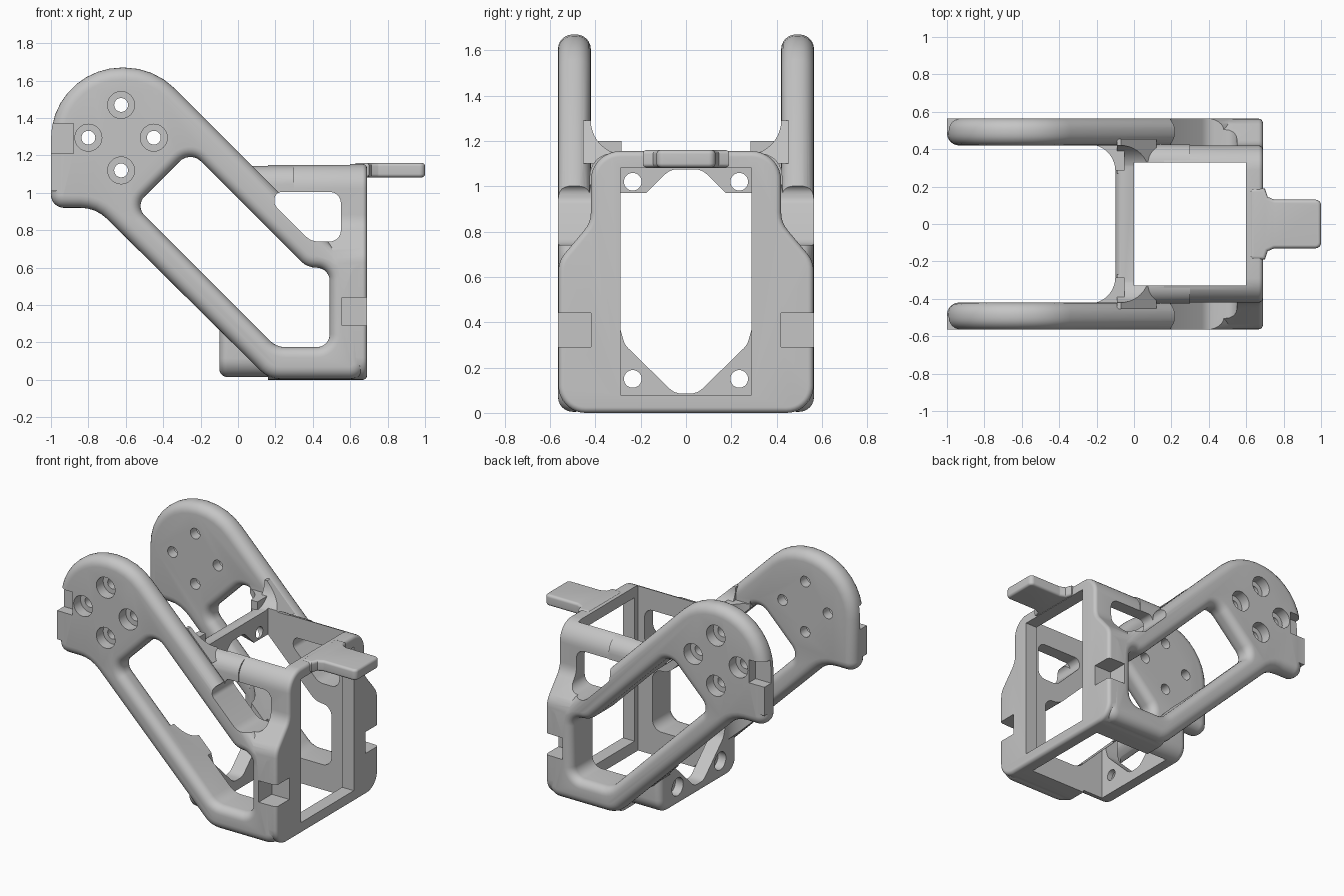
import bpy, bmesh
from math import sin, cos, tan, atan2, pi, radians
from mathutils import Vector

if "Cube" in bpy.data.objects:
    bpy.data.objects.remove(bpy.data.objects["Cube"])

grey = bpy.data.materials.new("plain grey")
grey.use_nodes = True
grey.diffuse_color = (0.56, 0.56, 0.56, 1)
grey.node_tree.nodes["Principled BSDF"].inputs["Base Color"].default_value = (0.56, 0.56, 0.56, 1)


def rounded(corners):
    """Counter-clockwise outline from (u, v, radius) corners."""
    pts = [Vector(c[:2]) for c in corners]
    area = sum(a.x * b.y - b.x * a.y for a, b in zip(pts, pts[1:] + pts[:1]))
    if area < 0:
        corners, pts = corners[::-1], pts[::-1]
    out = []
    for i, p in enumerate(pts):
        r = corners[i][2] if len(corners[i]) > 2 else 0
        d1 = (pts[i - 1] - p).normalized()
        d2 = (pts[(i + 1) % len(pts)] - p).normalized()
        turn = pi - d1.angle(d2)
        if r == 0 or turn < 0.01:
            out.append(p)
            continue
        c = p + (d1 + d2).normalized() * r / cos(turn / 2)
        s, e = p + d1 * r * tan(turn / 2) - c, p + d2 * r * tan(turn / 2) - c
        a0 = atan2(s.y, s.x)
        delta = (atan2(e.y, e.x) - a0 + pi) % (2 * pi) - pi
        n = max(3, int(turn / radians(9)))
        out += [c + r * Vector((cos(a0 + delta * k / n), sin(a0 + delta * k / n))) for k in range(n + 1)]
    return out


def inset(pts, d):
    out = []
    for i, p in enumerate(pts):
        e1 = (p - pts[i - 1]).normalized()
        e2 = (pts[(i + 1) % len(pts)] - p).normalized()
        n1, n2 = Vector((-e1.y, e1.x)), Vector((-e2.y, e2.x))
        out.append(p + d * (n1 + n2) / (1 + n1.dot(n2)))
    return out


def prism(name, corners, axis, a, b, ra=0, rb=0):
    """Extrude along an axis; a positive end radius rounds over, a negative one flares out."""
    pts = rounded(corners)

    def end(pos, r, sign):
        if r == 0:
            return [(pos, 0)]
        steps = [(pos + sign * abs(r) * (1 - sin(t)), r * (1 - cos(t)))
                 for t in (pi / 2 * (1 - k / 6) for k in range(7))]
        return ([(pos - sign * 0.05, r)] if r < 0 else []) + steps

    levels = end(a, ra, 1) + end(b, rb, -1)[::-1]
    place = {"x": lambda u, v, w: (w, u, v), "y": lambda u, v, w: (u, w, v),
             "z": lambda u, v, w: (u, v, w)}[axis]
    bm = bmesh.new()
    rings = [[bm.verts.new(place(p.x, p.y, w)) for p in inset(pts, d)] for w, d in levels]
    for lo, hi in zip(rings, rings[1:]):
        for i in range(len(lo)):
            bm.faces.new((lo[i - 1], lo[i], hi[i], hi[i - 1]))
    bm.faces.new(rings[0][::-1])
    bm.faces.new(rings[-1])
    if bm.calc_volume(signed=True) < 0:
        bmesh.ops.reverse_faces(bm, faces=bm.faces)
    mesh = bpy.data.meshes.new(name)
    bm.to_mesh(mesh)
    bm.free()
    mesh.materials.append(grey)
    obj = bpy.data.objects.new(name, mesh)
    bpy.context.collection.objects.link(obj)
    return obj


def block(name, x, y, z):
    return prism(name, [(x[0], y[0]), (x[1], y[0]), (x[1], y[1]), (x[0], y[1])], "z", *z)


def rod(name, u, v, r, axis, a, b):
    return prism(name, [(u + r * cos(k * pi / 16), v + r * sin(k * pi / 16)) for k in range(32)], axis, a, b)


def measure(mesh):
    """Signed volume and extents."""
    bm = bmesh.new()
    bm.from_mesh(mesh)
    volume = bm.calc_volume(signed=True)
    bm.free()
    ends = [f(v.co[i] for v in mesh.vertices) for i in range(3) for f in (min, max)] if mesh.vertices else [9] * 6
    return volume, ends


def combine(target, tool, operation):
    """Boolean that accepts only a result of plausible volume and extents."""
    v1, e1 = measure(target.data)
    v2, e2 = measure(tool.data)
    low, high = {"UNION": (max(v1, v2), v1 + v2), "DIFFERENCE": (max(v1 - v2, v1 * .1), v1),
                 "INTERSECT": (1e-6, min(v1, v2))}[operation]
    for solver in ("MANIFOLD", "EXACT", "FLOAT"):
        mod = target.modifiers.new("combine", "BOOLEAN")
        mod.object, mod.operation, mod.solver = tool, operation, solver
        bpy.context.view_layer.update()
        graph = bpy.context.evaluated_depsgraph_get()
        mesh = bpy.data.meshes.new_from_object(target.evaluated_get(graph))
        target.modifiers.clear()
        volume, ends = measure(mesh)
        keeps = operation == "INTERSECT" or all(abs(p - q) < .02 or operation == "UNION" and abs(p - w) < .02
                                                for p, q, w in zip(ends, e1, e2))
        if keeps and low - .002 * v1 <= volume <= high + .002 * v1:
            target.data = mesh
            break
    bpy.data.objects.remove(tool)
    return target


def span(side, near, far):
    return sorted((side * near, side * far))


def mirrored(half):
    return half + [(-c[0],) + tuple(c[1:]) for c in half[::-1]]


arm_outline = [(-1, .92, .07), (-.76, .92, .2), (.165, .005, .15), (.68, .005, .08), (.68, .66, .07),
               (.56, .66, .1), (-.45, 1.67, .38), (-1, 1.67, .38)]
big_window = [(-.255, 1.225, .08), (-.55, .93, .07), (.205, .175, .12), (.49, .175, .07),
              (.49, .6, .07), (.37, .6, .12)]
small_window = [(.195, 1.005, .04), (.55, 1.005, .06), (.55, .74, .06), (.39, .74, .09), (.195, .935, .04)]

# Front housing and rear frame
frame = prism("bracket_frame", mirrored([(.563, 0, .12), (.563, .67, .12), (.42, .84, .12), (.42, 1.155, .13)]),
              "x", .16, .69, 0, .025)
combine(frame, prism("rear_frame", mirrored([(.425, .015, .1), (.425, 1.145, .1)]), "x", -.1, .3, .045), "UNION")

# Side arms with fillets into the rear frame
for s in (-1, 1):
    combine(frame, prism("arm", arm_outline, "y", *span(s, .42, .565), .065, .065), "UNION")
    arcs = [radians(a) for a in range(0, 91, 9)]
    back = [(-.24 + .14 * cos(t), s * (.285 + .14 * sin(t))) for t in arcs]
    back += [(-.24, s * .46), (-.05, s * .46), (-.05, s * .285)]
    top = [(s * (.27 + .15 * cos(t)), 1.29 - .15 * sin(t)) for t in arcs]
    top += [(s * .27, 1.1), (s * .46, 1.1), (s * .46, 1.29)]
    for fillet in (prism("rear_fillet", back, "z", .03, 1.2), prism("top_fillet", top, "x", -.09, .19)):
        clip = prism("clip", arm_outline, "y", *span(s, .2, .455))
        combine(frame, combine(fillet, clip, "INTERSECT"), "UNION")
    # Square stop block at the arm end
    combine(frame, block("stop_block", (-1, -.88), span(s, .49, .564), (1.01, 1.21)), "UNION")

# Windows through both sides, and the inner cavity
cutters = [prism("window_cut", big_window, "y", -.565, .565, -.055, -.055),
           prism("upper_window_cut", small_window, "y", -.7, .7),
           block("cavity_cut", (0, .6), (-.33, .33), (-.2, 1.5)),
           block("front_opening_cut", (.5, .8), (-.29, .29), (.08, 1.08)),
           prism("rear_opening_cut", mirrored([(.05, .085, .08), (.27, .3, .08), (.29, .37), (.29, .945),
                                               (.2, .945), (.07, 1.075, .08)]), "x", -.3, .05)]
# Rounded inner window edge on the free part of the arms
for s in (-1, 1):
    ends = (-.055, 0) if s > 0 else (0, -.055)
    edge = prism("edge_cut", big_window, "y", *span(s, .42, .5), *ends)
    cutters.append(combine(edge, block("clip", (-1, -.2), span(s, .3, .6), (0, 2)), "INTERSECT"))

# Notches and screw holes
for s in (-1, 1):
    cutters.append(block("post_notch", (.555, .8), span(s, .42, .7), (.29, .44)))
    cutters.append(block("arm_notch", (-1.1, -.88), span(s, .49, .7), (1.21, 1.37)))
    for x, z in ((-.625, 1.47), (-.8, 1.295), (-.45, 1.295), (-.625, 1.12)):
        cutters.append(rod("arm_hole", x, z, .037, "y", *span(s, .35, .7)))
        cutters.append(rod("arm_counterbore", x, z, .072, "y", *span(s, .49, .7)))
    for z in (.15, 1.02):
        cutters.append(rod("rear_hole", s * .235, z, .039, "x", -.2, .05))
        cutters.append(rod("rear_counterbore", s * .235, z, .062, "x", -.2, -.04))
for cutter in cutters:
    combine(frame, cutter, "DIFFERENCE")

# Front tab with flared root
tab = [(.62, -.19, .02), (.7, -.19), (.715, -.145), (.75, -.13, .02), (1, -.13, .03)]
tab += [(c[0], -c[1]) + tuple(c[2:]) for c in tab[::-1]]
combine(frame, prism("front_tab", tab, "z", 1.083, 1.16, .018, .018), "UNION")

bpy.ops.object.select_all(action="DESELECT")
frame.select_set(True)
bpy.context.view_layer.objects.active = frame
bpy.ops.object.shade_smooth_by_angle(angle=radians(30))
